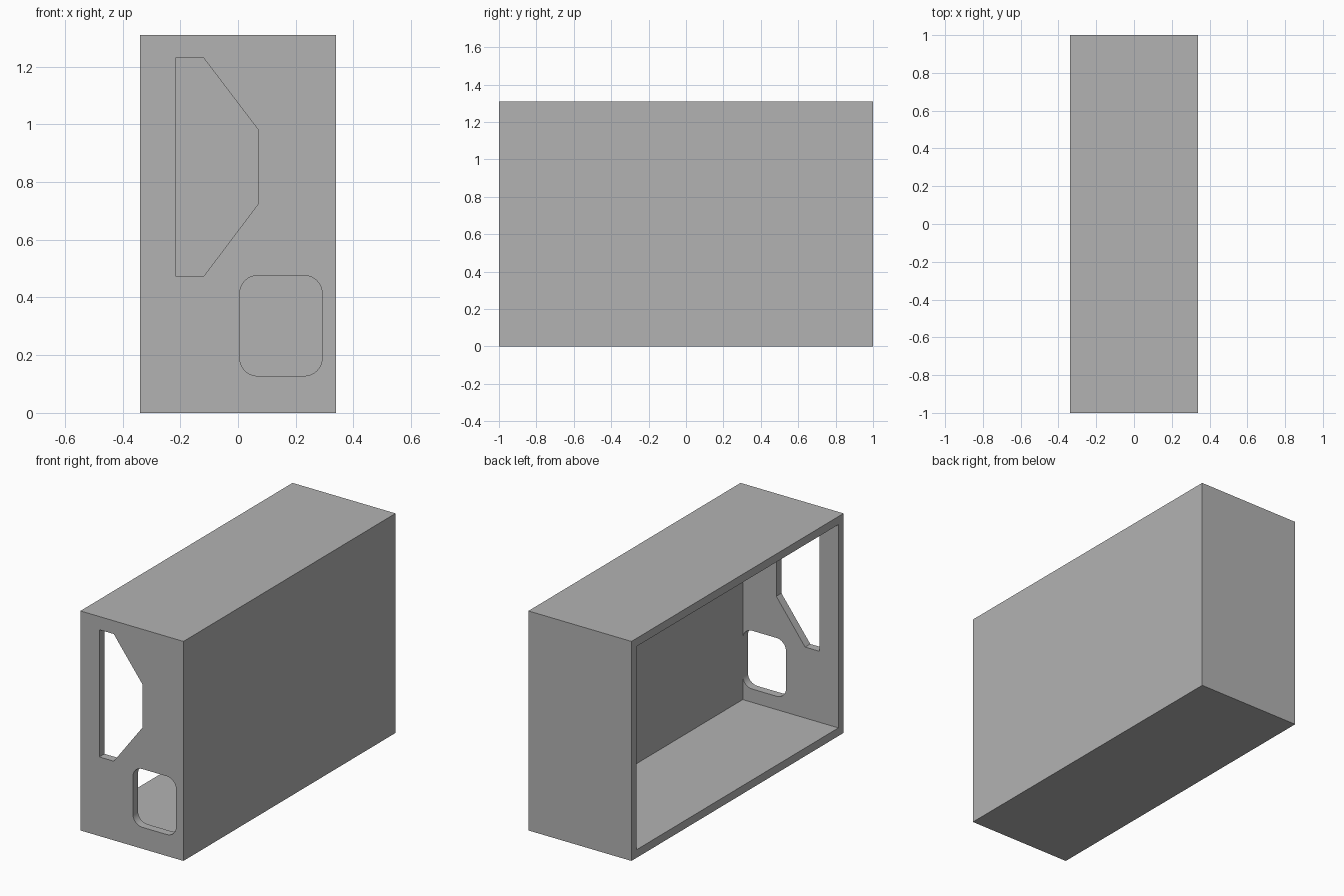
import bpy, bmesh, math
from mathutils import Vector

old = bpy.data.objects.get("Cube")
if old:
    bpy.data.objects.remove(old, do_unlink=True)

HALF_W, HALF_L, HEIGHT, WALL = 0.34, 1.0, 1.31, 0.0485
INNER_X = HALF_W - WALL

grey = bpy.data.materials.new("plain grey")
grey.use_nodes = True
grey.diffuse_color = (0.45, 0.45, 0.45, 1)
grey.node_tree.nodes["Principled BSDF"].inputs["Base Color"].default_value = grey.diffuse_color


def prism(name, outline, y0, y1):
    """Extrude an (x, z) outline from y0 to y1."""
    bm = bmesh.new()
    face = bm.faces.new([bm.verts.new((x, y0, z)) for x, z in outline])
    ext = bmesh.ops.extrude_face_region(bm, geom=[face])
    moved = [v for v in ext["geom"] if isinstance(v, bmesh.types.BMVert)]
    bmesh.ops.translate(bm, verts=moved, vec=Vector((0, y1 - y0, 0)))
    bmesh.ops.recalc_face_normals(bm, faces=bm.faces)
    mesh = bpy.data.meshes.new(name)
    bm.to_mesh(mesh)
    bm.free()
    mesh.materials.append(grey)
    obj = bpy.data.objects.new(name, mesh)
    bpy.context.collection.objects.link(obj)
    return obj


def rectangle(x0, x1, z0, z1):
    return [(x0, z0), (x1, z0), (x1, z1), (x0, z1)]


def rounded_rectangle(x0, x1, z0, z1, r, steps=8):
    centres = rectangle(x0 + r, x1 - r, z0 + r, z1 - r)
    points = []
    for i, (cx, cz) in enumerate(centres):
        for s in range(steps + 1):
            a = math.pi / 2 * (i + 2 + s / steps)
            points.append((cx + r * math.cos(a), cz + r * math.sin(a)))
    return points


# Solid block that becomes the open-sided case
case = prism("case", rectangle(-HALF_W, HALF_W, 0, HEIGHT), -HALF_L, HALF_L)

# Cavity open on the -x side, then the two front openings
cavity = prism("cavity_cutter", rectangle(-0.5, INNER_X, WALL, HEIGHT - WALL),
               WALL - HALF_L, HALF_L - WALL)
vent = prism("angled_opening_cutter",
             [(-0.215, 0.472), (-0.12, 0.472), (0.07, 0.724),
              (0.07, 0.981), (-0.12, 1.231), (-0.215, 1.231)], -1.1, -0.9)
socket = prism("rounded_opening_cutter",
               rounded_rectangle(0.006, INNER_X, 0.128, 0.476, 0.062), -1.1, -0.9)

bpy.context.view_layer.objects.active = case
for cutter in (cavity, vent, socket):
    mod = case.modifiers.new(cutter.name, "BOOLEAN")
    mod.operation, mod.solver, mod.object = "DIFFERENCE", "EXACT", cutter
    bpy.ops.object.modifier_apply(modifier=mod.name)
    bpy.data.objects.remove(cutter, do_unlink=True)

# Smooth the rounded corners, keep the box edges crisp
bpy.ops.object.select_all(action="DESELECT")
case.select_set(True)
bpy.ops.object.shade_smooth_by_angle(angle=math.radians(30))
